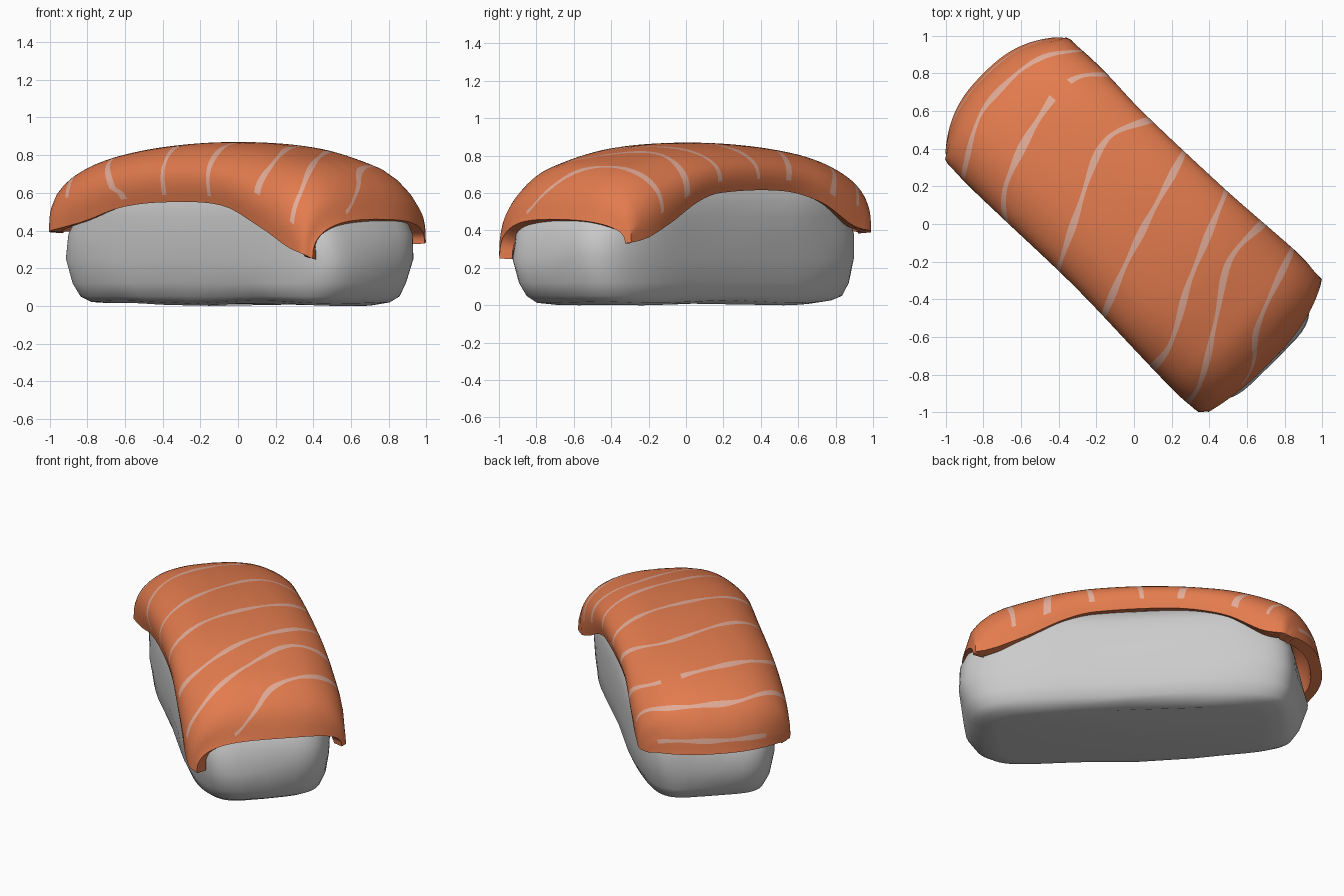
import bpy, math

if "Cube" in bpy.data.objects:
    bpy.data.objects.remove(bpy.data.objects["Cube"])

R = math.sqrt(0.5)


def world(u, v, z):
    """Local frame (u along the piece, v across) turned 45 degrees."""
    return ((u + v) * R, (v - u) * R, z)


def curve(pts, x):
    """Smooth interpolation through (x, a, b, ...) points."""
    x = min(max(x, pts[0][0]), pts[-1][0])
    n = len(pts)
    i = next(k for k in range(n - 1) if x <= pts[k + 1][0])
    p, q = pts[i], pts[i + 1]
    h = q[0] - p[0]
    t = (x - p[0]) / h

    def slope(k, c):
        a, b = pts[max(k - 1, 0)], pts[min(k + 1, n - 1)]
        return (b[c] - a[c]) / (b[0] - a[0])
    out = []
    for c in range(1, len(p)):
        out.append((2*t**3 - 3*t*t + 1) * p[c] + (t**3 - 2*t*t + t) * h * slope(i, c)
                   + (3*t*t - 2*t**3) * q[c] + (t**3 - t*t) * h * slope(i + 1, c))
    return out if len(out) > 1 else out[0]


def material(name, col):
    m = bpy.data.materials.new(name)
    m.diffuse_color = (*col, 1)
    m.use_nodes = True
    m.node_tree.nodes["Principled BSDF"].inputs["Base Color"].default_value = m.diffuse_color
    return m


def make(name, verts, faces, mats):
    me = bpy.data.meshes.new(name)
    me.from_pydata(verts, [], faces)
    for m in mats:
        me.materials.append(m)
    ob = bpy.data.objects.new(name, me)
    bpy.context.collection.objects.link(ob)
    for p in me.polygons:
        p.use_smooth = True
    return ob


orange = material("salmon_orange", (0.77, 0.20, 0.076))
pale = material("fat_stripe_pink", (0.76, 0.41, 0.31))
grey = material("rice_grey", (0.60, 0.60, 0.60))

# --- rice block: stacked rounded-rectangle rings, slightly lumpy
rings = [(0.0, .80, .29), (.012, .90, .35), (.05, .96, .385), (.12, 1.0, .415), (.25, 1.03, .43),
         (.38, 1.01, .435), (.47, .97, .43), (.55, .91, .42), (.63, .82, .385), (.69, .66, .30), (.72, .4, .15)]
N = 72
verts, faces = [], []
for z, a, b in rings:
    for k in range(N):
        th = 2 * math.pi * k / N
        c, s = math.cos(th), math.sin(th)
        u = a * math.copysign(abs(c) ** 0.4, c)
        v = b * math.copysign(abs(s) ** 0.4, s)
        lump = 1 + 0.018 * math.sin(7 * u + 9 * z) * math.cos(8 * v + 5 * z)
        bulge = .04 * max(u, 0) if v > 0 else 0
        verts.append(world(u * lump + .012, v * (lump + bulge),
                           z + (0.008 * (1 + math.sin(6 * u + 4 * v)) if z < .05 else 0)))
for r in range(len(rings) - 1):
    for k in range(N):
        a, b = r * N + k, r * N + (k + 1) % N
        faces.append((a, b, b + N, a + N))
faces.append(tuple(reversed(range(N))))
faces.append(tuple(range((len(rings) - 1) * N, len(rings) * N)))
make("rice", verts, faces, [grey])

# --- salmon slice: draped sheet defined by a few guide curves
ridge = [(-1.35, -1.13, .41), (-1.15, -1.09, .57), (-1.0, -1.0, .69), (-.8, -.82, .775), (-.6, -.6, .825),
         (-.28, -.28, .86), (.05, .05, .87), (.42, .42, .845), (.7, .7, .785), (.85, .84, .735),
         (1.0, .965, .625), (1.2, 1.03, .46)]
hem = {-1: [(-1.35, .39), (-1.0, .40), (-.72, .44), (-.44, .52), (-.09, .55), (.34, .53), (.62, .42), (.9, .30), (1.2, .25)],
       1: [(-1.35, .39), (-1, .40), (-.8, .43), (-.58, .55), (-.3, .61), (.2, .6), (.38, .55), (.62, .43), (.85, .35), (1.2, .33)]}
half = {-1: [(-1.35, .41), (-1.0, .475), (-.7, .5), (0, .485), (.8, .495), (1.2, .425)],
        1: [(-1.35, .40), (-1, .455), (-.7, .485), (-.4, .48), (.2, .5), (.73, .53), (.95, .505), (1.2, .47)]}
section = [(0, 0, 0), (.25, .3, .02), (.48, .58, .10), (.66, .79, .26), (.79, .92, .47), (.9, .985, .72), (1, 1, 1)]


def salmon(s, t):
    side = -1 if t < 0 else 1
    f, d = curve(section, abs(t))
    u, z = curve(ridge, s)
    w = min(max((abs(s) - .6) / .55, 0), 1)
    pull = .13 if s < 0 else (.045 if side < 0 else .10)
    u -= math.copysign(pull * f ** 2.5 * w * w, s)
    # the hem curls back in against the rice away from the corners
    tuck = .09 * max(0, 1 - s ** 4) * max(0, (abs(t) - .75) / .25) ** 1.5
    return world(u, side * f * (1 - tuck) * curve(half[side], s), z - d * (z - curve(hem[side], s)))


# fat stripes: path of each one across the slice (f across, s along)
stripes = [[(-1, -1.24), (0, -1.25), (1, -1.22)],
           [(-1, -.80), (-.4, -.98), (0, -1.01), (.65, -.98), (1, -.84)],
           [(-1, -.38), (-.97, -.48), (-.65, -.63), (.33, -.76), (.7, -.75), (1, -.64)],
           [(-1, -.10), (-.45, -.23), (.43, -.42), (1, -.32)],
           [(-1, .24), (-.2, .09), (1, -.09)],
           [(-1, .61), (-.65, .59), (0, .42), (1, .21)],
           [(-1, .90), (-.75, .87), (-.1, .665), (.43, .495), (1, .48)],
           [(-1, 1.17), (-.45, 1.14), (-.2, 1.03), (.12, .87), (1, .68)]]
# part of each stripe that shows (t from front hem to back hem)
shown = [(-.6, .7), (-.85, .88), (-.95, .93), (-.95, .93), (-.95, .93), (-.85, .93), (-.88, .93), (-.36, .9)]
T, GAP = 48, 5
rows = []
for j in range(T + 1):
    t = -1 + 2 * j / T
    f = math.copysign(curve(section, abs(t))[0], t)
    bounds = [-1.35]
    for n, st in enumerate(stripes):
        m = curve(st, f)
        w = .017 + .005 * math.sin(9 * f + 2 * n)
        bounds += [m - w, m + w]
    bounds.append(1.2)
    row = []
    for b in range(0, len(bounds), 2):      # gaps are subdivided, stripes are one face wide
        lo, hi = bounds[b], bounds[b + 1]
        row += [lo + (hi - lo) * k / GAP for k in range(GAP + 1)]
    rows.append((t, row))
C = len(rows[0][1])
verts = [salmon(s, t) for t, row in rows for s in row]
faces, idx = [], []
for j in range(T):
    tm = (rows[j][0] + rows[j + 1][0]) / 2
    for i in range(C - 1):
        a = j * C + i
        faces.append((a, a + 1, a + 1 + C, a + C))
        n = i // (GAP + 1)
        on = i % (GAP + 1) == GAP and shown[n][0] < tm < shown[n][1]
        broken = n == 2 and .28 < tm < .5
        idx.append(1 if on and not broken else 0)
slice_ob = make("salmon_slice", verts, faces, [orange, pale])
slice_ob.data.polygons.foreach_set("material_index", idx)

# give the sheet its thickness, growing inward
mod = slice_ob.modifiers.new("thickness", 'SOLIDIFY')
mod.thickness = 0.07
mod.offset = -1
bpy.context.view_layer.objects.active = slice_ob
slice_ob.select_set(True)
bpy.ops.object.modifier_apply(modifier=mod.name)
# the underside and cut rim stay plain orange
top = len(faces)
for p in slice_ob.data.polygons:
    if p.index >= top:
        p.material_index = 0
bpy.ops.object.shade_smooth_by_angle(angle=math.radians(50))
